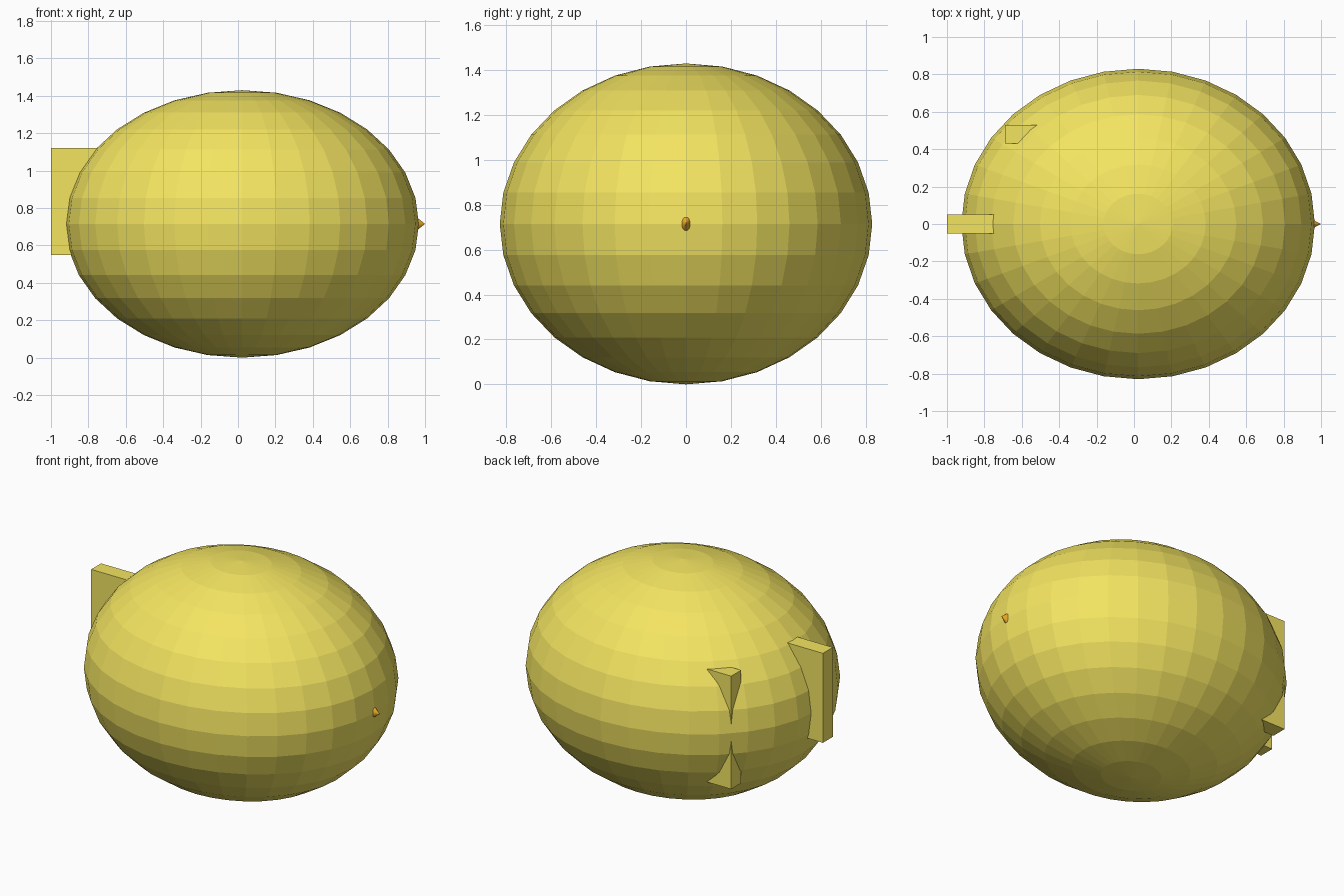
import bpy, math

if "Cube" in bpy.data.objects:
    bpy.data.objects.remove(bpy.data.objects["Cube"])


def material(name, colour):
    m = bpy.data.materials.new(name)
    m.diffuse_color = (*colour, 1)
    m.use_nodes = True
    m.node_tree.nodes["Principled BSDF"].inputs["Base Color"].default_value = m.diffuse_color
    return m


yellow = material("yellow", (0.90, 0.78, 0.12))
orange = material("orange", (0.85, 0.42, 0.02))


def finish(name, mat):
    ob = bpy.context.object
    ob.name = name
    ob.data.materials.append(mat)
    return ob


def slab(name, x, y, z):
    """Box given by its (min, max) range on each axis."""
    bpy.ops.mesh.primitive_cube_add(size=1, location=[sum(r) / 2 for r in (x, y, z)])
    ob = finish(name, yellow)
    ob.scale = [r[1] - r[0] for r in (x, y, z)]
    return ob


# Low-poly egg-shaped body
bpy.ops.mesh.primitive_uv_sphere_add(segments=32, ring_count=16, radius=1,
                                     location=(0.022, 0, 0.715))
finish("body", yellow).scale = (0.945, 0.83, 0.715)

# Upright tail fin at the -x end
slab("tail_fin", (-1.0, -0.6), (-0.05, 0.05), (0.55, 1.12))

# Side fin, mostly buried, whose two outer corners break the surface
slab("side_fin", (-0.69, -0.3), (0.43, 0.53), (0.355, 1.075))

# Small flattened beak at the +x end
bpy.ops.mesh.primitive_cone_add(vertices=32, radius1=0.08, radius2=0, depth=0.1,
                                location=(0.95, 0, 0.715),
                                rotation=(0, math.pi / 2, 0))
finish("beak", orange).scale = (1, 0.65, 1)
